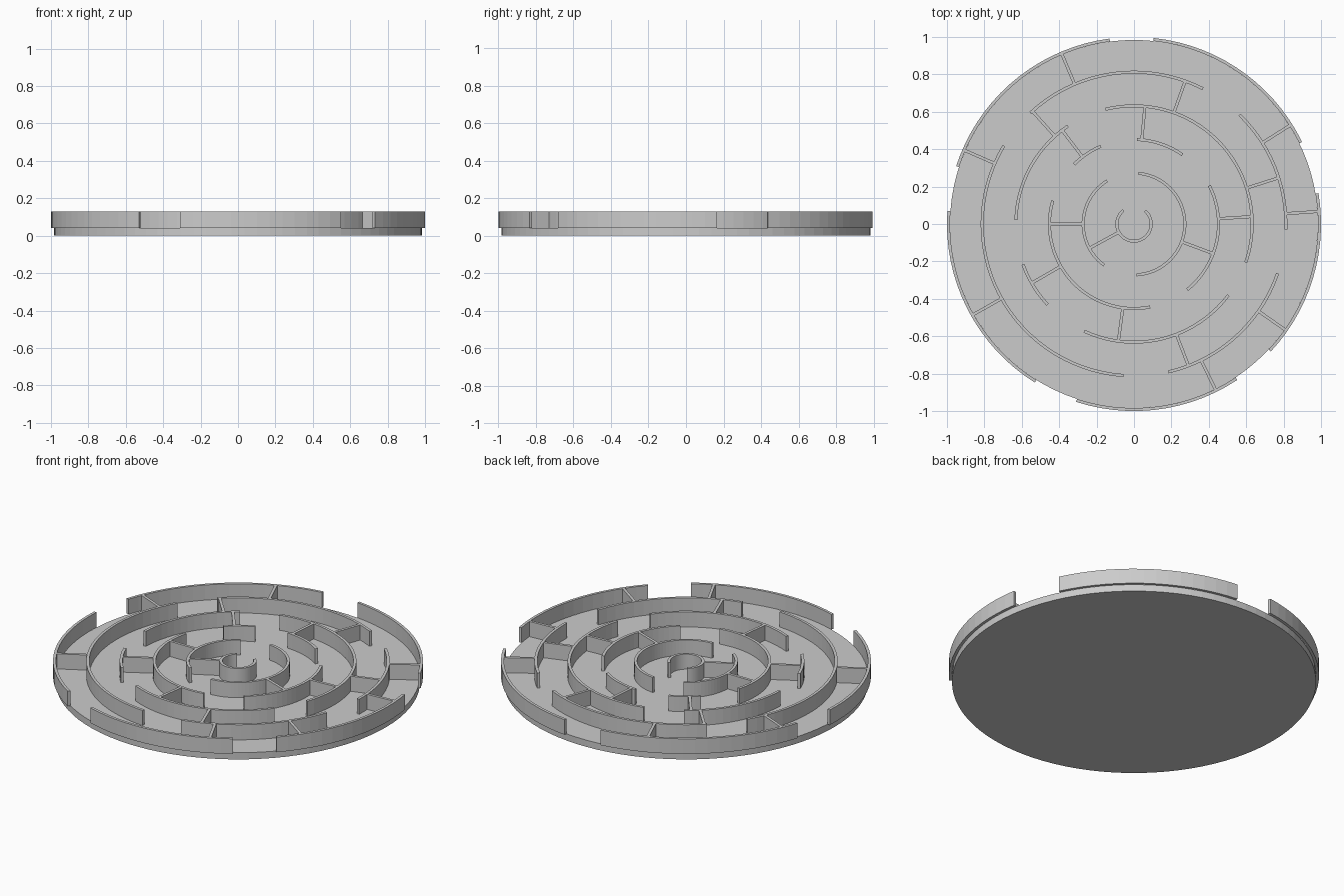
import bpy
import bmesh
from math import radians, cos, sin, ceil

if "Cube" in bpy.data.objects:
    bpy.data.objects.remove(bpy.data.objects["Cube"])

FLOOR_TOP = 0.04
WALL_TOP = 0.13
THICK = 0.016
SEGMENT = 4  # degrees per wall facet

stone = bpy.data.materials.new("light grey")
stone.use_nodes = True
stone.diffuse_color = (0.6, 0.6, 0.6, 1)
stone.node_tree.nodes["Principled BSDF"].inputs["Base Color"].default_value = (0.6, 0.6, 0.6, 1)


def outer_radius(ring):
    return 0.1 + 0.18 * ring


def extrude_outline(name, outline, bottom, top):
    """Raise a closed flat outline into a solid."""
    bm = bmesh.new()
    face = bm.faces.new([bm.verts.new((x, y, bottom)) for x, y in outline])
    raised = bmesh.ops.extrude_face_region(bm, geom=[face], use_keep_orig=True)
    verts = [v for v in raised["geom"] if isinstance(v, bmesh.types.BMVert)]
    bmesh.ops.translate(bm, verts=verts, vec=(0, 0, top - bottom))
    bmesh.ops.recalc_face_normals(bm, faces=bm.faces)
    mesh = bpy.data.meshes.new(name)
    bm.to_mesh(mesh)
    bm.free()
    mesh.materials.append(stone)
    obj = bpy.data.objects.new(name, mesh)
    bpy.context.collection.objects.link(obj)
    return obj


def arc_points(radius, start, end):
    count = max(2, ceil((end - start) / SEGMENT))
    angles = [radians(start + (end - start) * i / count) for i in range(count + 1)]
    return [(radius * cos(a), radius * sin(a)) for a in angles]


def curved_wall(ring, start, end):
    r = outer_radius(ring)
    outline = arc_points(r, start, end) + arc_points(r - THICK, start, end)[::-1]
    extrude_outline(f"ring_{ring + 1}_wall", outline, FLOOR_TOP, WALL_TOP)


def spoke_wall(ring, angle):
    """Straight wall joining a ring to the next one out."""
    a = radians(angle)
    near = outer_radius(ring) - 0.002
    far = outer_radius(ring + 1) - THICK + 0.002
    h = THICK / 2
    corners = [(near, -h), (far, -h), (far, h), (near, h)]
    outline = [(x * cos(a) - y * sin(a), x * sin(a) + y * cos(a)) for x, y in corners]
    extrude_outline(f"ring_{ring + 1}_spoke", outline, FLOOR_TOP, WALL_TOP)


# Round floor
extrude_outline("floor_disc", arc_points(0.984, 0, 360)[:-1], 0, FLOOR_TOP)

# Curved walls of each ring, inside to outside: start and end angles
rings = [
    [(128, 410)],
    [(-87, 85), (122, 234)],
    [(55, 88), (-51, 27), (113, 135), (164, 281)],
    [(-19, 104), (124, 178), (200, 223), (245, 323)],
    [(63, 133), (-2, 46), (149, 266), (283, 341)],
    [(26, 84), (-43, 9.5), (252, 303.5), (176, 238), (97.5, 162)],
]
for ring, arcs in enumerate(rings):
    for start, end in arcs:
        curved_wall(ring, start, end)

# Spokes from each ring to the next: angles
spokes = [
    [208.5],
    [180, -20.5],
    [84.7, 3.6, 127.5, 210, 262.4],
    [70.3, 132, 17.7, -69],
    [113, 156.5, 209.4, 32.3, 3.9, -35, -63.8],
]
for ring, angles in enumerate(spokes):
    for angle in angles:
        spoke_wall(ring, angle)
